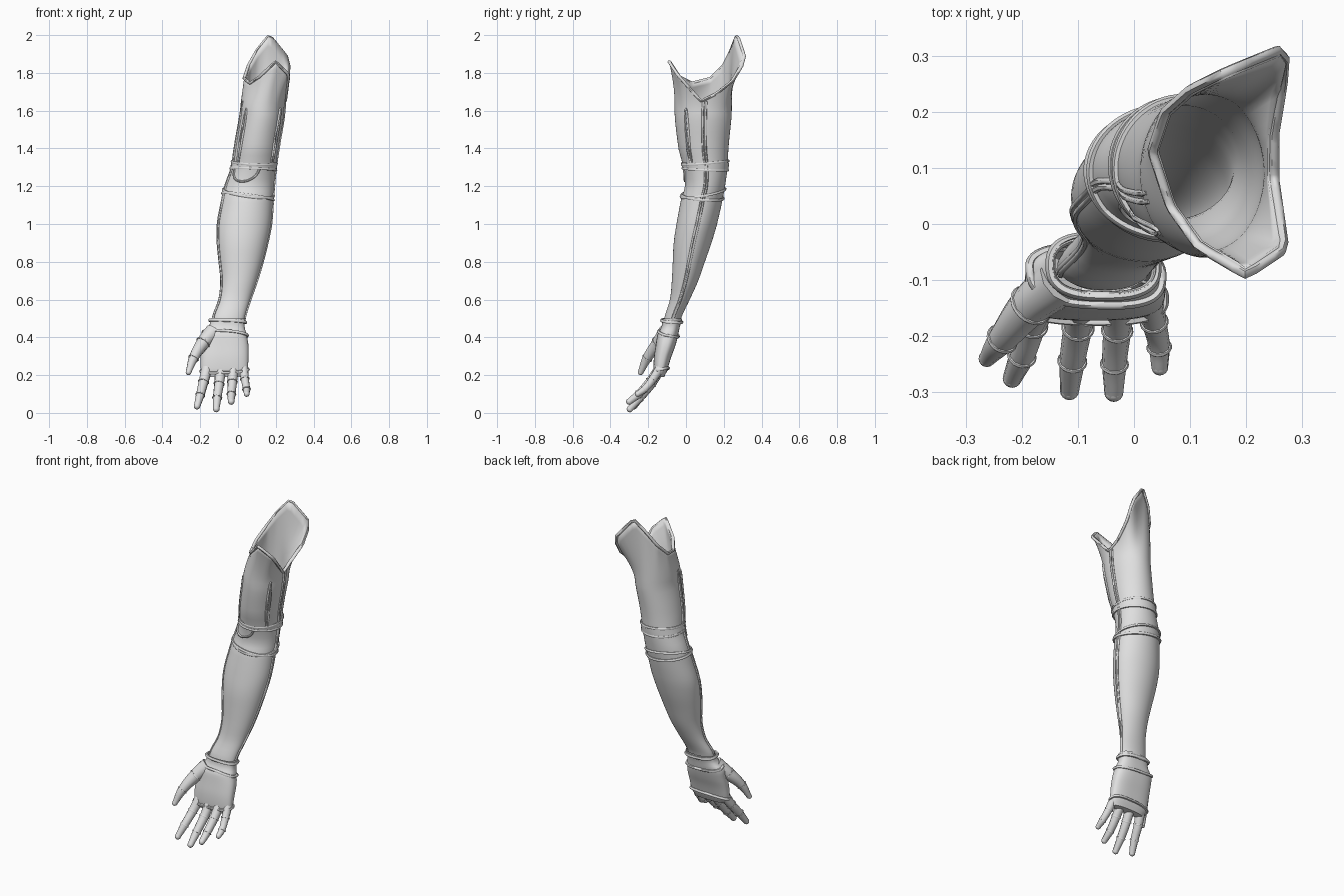
import bpy
from math import sin, cos, pi, radians, atan2
from mathutils import Vector

cube = bpy.data.objects.get("Cube")
if cube:
    bpy.data.objects.remove(cube)

grey = bpy.data.materials.new("light grey")
grey.use_nodes = True
grey.diffuse_color = (0.75, 0.75, 0.75, 1)
grey.node_tree.nodes["Principled BSDF"].inputs["Base Color"].default_value = grey.diffuse_color

# Cross-sections: height, then x range and y range
ARM = [(0.46, -.13, .03, -.12, -.035), (0.5, -.135, .035, -.115, -.025),
       (0.6, -.1, .065, -.085, .02), (0.7, -.09, .1, -.075, .065),
       (0.8, -.1, .13, -.07, .1), (0.9, -.11, .155, -.065, .135),
       (1.0, -.11, .175, -.05, .165), (1.14, -.085, .185, -.025, .195),
       (1.2, -.07, .19, -.005, .207), (1.3, -.035, .2, -.015, .22),
       (1.4, -.02, .215, -.04, .225), (1.58, .01, .243, -.06, .242),
       (1.7, .03, .25, -.058, .25)]
HAND = [(0.19, -.17, .03, -.165, -.115), (0.22, -.195, .05, -.172, -.1),
        (0.29, -.198, .055, -.17, -.08), (0.36, -.195, .055, -.16, -.055),
        (0.42, -.19, .045, -.15, -.04), (0.455, -.155, .035, -.13, -.033),
        (0.5, -.145, .04, -.125, -.02)]
# Corner points of the flared shoulder rim
RIM = [(.25, .08, 1.65), (.25, .16, 1.69), (.265, .25, 1.76), (.27, .315, 1.87),
       (.165, .272, 2.0), (.1, .24, 1.92), (.055, .2, 1.84), (.032, .13, 1.77),
       (.065, .03, 1.745), (.115, -.04, 1.78), (.2, -.09, 1.86), (.268, -.045, 1.79)]
N = 64


def section(table, z):
    """Smoothly interpolated x and y range at a height."""
    k = 0
    while k < len(table) - 2 and z > table[k + 1][0]:
        k += 1
    rows = [table[max(0, min(len(table) - 1, k + d))] for d in (-1, 0, 1, 2)]
    t = (z - rows[1][0]) / (rows[2][0] - rows[1][0])
    out = []
    for c in range(1, 5):
        a, b, d, e = [r[c] for r in rows]
        out.append(b + t * (d - a + t * (2*a - 5*b + 4*d - e + t * (3*(b - d) + e - a))) / 2)
    return out


def surf(table, ang, z, off=0.0):
    """Point on the limb surface at an angle and height."""
    x0, x1, y0, y1 = section(table, z)
    p = 0.75 if table is HAND else 1.0
    c, s = cos(ang), sin(ang)
    c = abs(c) ** p * (1 if c > 0 else -1)
    s = abs(s) ** p * (1 if s > 0 else -1)
    return Vector(((x0 + x1) / 2 + ((x1 - x0) / 2 + off) * c,
                   (y0 + y1) / 2 + ((y1 - y0) / 2 + off) * s, z))


def rim(ang):
    """Point on the shoulder rim at an angle."""
    mid = Vector((.14, .1))
    pts = sorted((atan2(y - mid.y, x - mid.x) % (2 * pi), Vector((x, y, z))) for x, y, z in RIM)
    pts = [(pts[-1][0] - 2 * pi, pts[-1][1])] + pts + [(pts[0][0] + 2 * pi, pts[0][1])]
    ang %= 2 * pi
    for (a, p), (b, q) in zip(pts, pts[1:]):
        if a <= ang <= b:
            return p.lerp(q, (ang - a) / (b - a))


def finish(ob, name, angle=40):
    ob.name = name
    ob.data.name = name
    ob.data.materials.clear()
    ob.data.materials.append(grey)
    bpy.ops.object.select_all(action='DESELECT')
    ob.select_set(True)
    bpy.context.view_layer.objects.active = ob
    bpy.ops.object.shade_smooth_by_angle(angle=radians(angle))
    return ob


def loft(name, rings, cap=False, thick=0.0):
    n = len(rings[0])
    faces = [(i*n + j, i*n + (j+1) % n, (i+1)*n + (j+1) % n, (i+1)*n + j)
             for i in range(len(rings) - 1) for j in range(n)]
    if cap:
        faces.append(tuple(reversed(range(n))))
    me = bpy.data.meshes.new(name)
    me.from_pydata([p for r in rings for p in r], [], faces)
    ob = bpy.data.objects.new(name, me)
    bpy.context.collection.objects.link(ob)
    if thick:
        mod = ob.modifiers.new("thickness", 'SOLIDIFY')
        mod.thickness, mod.offset = thick, -1
    return finish(ob, name)


def tube(name, pts, r, closed=False, radii=None, smooth=False):
    cu = bpy.data.curves.new(name, 'CURVE')
    cu.dimensions = '3D'
    cu.bevel_depth, cu.bevel_resolution, cu.use_fill_caps = r, 3 if smooth else 1, True
    sp = cu.splines.new('BEZIER' if smooth else 'POLY')
    dots = sp.bezier_points if smooth else sp.points
    dots.add(len(pts) - 1)
    for i, p in enumerate(pts):
        dots[i].co = p if smooth else (*p, 1)
        dots[i].radius = radii[i] if radii else 1
        if smooth:
            dots[i].handle_left_type = dots[i].handle_right_type = 'AUTO'
    sp.use_cyclic_u = closed
    ob = bpy.data.objects.new(name, cu)
    bpy.context.collection.objects.link(ob)
    bpy.ops.object.select_all(action='DESELECT')
    ob.select_set(True)
    bpy.context.view_layer.objects.active = ob
    bpy.ops.object.convert(target='MESH')
    return finish(bpy.context.view_layer.objects.active, name, 60)


angles = [2 * pi * j / N for j in range(N)]

# Hollow arm shell flaring into the shoulder rim
rings = [[surf(ARM, a, 0.46 + 1.12 * i / 36) for a in angles] for i in range(37)]
for i in range(1, 9):
    t = i / 8
    ring = []
    for a in angles:
        low, top = surf(ARM, a, 1.58), rim(a)
        p = low.lerp(top, t ** 1.7)
        p.z = low.z + (top.z - low.z) * t
        ring.append(p)
    rings.append(ring)
loft("arm_shell", rings, thick=0.012)
tube("shoulder_rim", [rim(a) for a in angles], 0.009, True)

# Hand shell
loft("hand_shell", [[surf(HAND, a, 0.19 + 0.31 * i / 20) for a in angles] for i in range(21)], cap=True)

# Raised hoops: name, surface, height, sideways tilt, backward tilt, radius
for name, table, z, tx, ty, r in [
        ("upper_elbow_hoop", ARM, 1.325, -.005, .01, .007),
        ("lower_elbow_hoop", ARM, 1.29, -.005, -.005, .007),
        ("upper_forearm_hoop", ARM, 1.165, -.018, .02, .007),
        ("lower_forearm_hoop", ARM, 1.145, -.018, -.01, .008),
        ("wrist_hoop", HAND, .485, -.006, -.005, .009),
        ("palm_hoop", HAND, .42, -.01, -.015, .008),
        ("knuckle_hoop", HAND, .225, .005, .012, .008)]:
    tube(name, [surf(table, a, z + tx * cos(a) + ty * sin(a), .003) for a in angles], r, True)

# Elbow sleeve between its two hoops
loft("elbow_sleeve", [[surf(ARM, a, z, .006) for a in angles] for z in (1.288, 1.307, 1.326)])

# Twin seam ribs running down both sides
for side, deg in (("left", 2), ("right", 197)):
    for k, shift in (("front", -3), ("back", 3)):
        a = radians(deg + shift)
        tube(f"{side}_{k}_seam", [surf(ARM, a, .48 + 1.17 * i / 40, .001) for i in range(41)], .006)

# Long closed slots on the upper arm
for name, deg in (("left_slot", -37), ("right_slot", 222)):
    loop = [surf(ARM, radians(deg) + .07 * cos(t), 1.46 + .15 * sin(t), .001)
            for t in [2 * pi * i / 28 for i in range(28)]]
    tube(name, loop, .006, True)

# Curved tab inside the elbow
tube("elbow_tab", [surf(ARM, radians(250) + .62 * cos(t), 1.295 - .07 * sin(t), .002)
                   for t in [pi * i / 18 for i in range(19)]], .006)

# Fingers with rounded tips and joint rings
FINGERS = {
    "thumb": ([(-.13, -.1, .43), (-.185, -.145, .37), (-.235, -.205, .29), (-.262, -.24, .215)],
              (.046, .037, .026, .015)),
    "index_finger": ([(-.16, -.13, .25), (-.182, -.18, .165), (-.2, -.235, .095), (-.217, -.275, .035)],
                     (.03, .026, .023, .017)),
    "middle_finger": ([(-.09, -.13, .25), (-.1, -.185, .155), (-.11, -.245, .08), (-.115, -.297, .02)],
                      (.03, .026, .023, .017)),
    "ring_finger": ([(-.025, -.13, .25), (-.03, -.19, .165), (-.035, -.25, .1), (-.036, -.3, .06)],
                    (.03, .025, .022, .017)),
    "little_finger": ([(.028, -.13, .25), (.036, -.175, .18), (.045, -.22, .125), (.046, -.255, .1)],
                      (.025, .022, .019, .015))}
for name, (path, radii) in FINGERS.items():
    tube(name, path, 1, radii=radii, smooth=True)
    bpy.ops.mesh.primitive_uv_sphere_add(segments=16, ring_count=10, radius=radii[-1], location=path[-1])
    finish(bpy.context.object, name + "_tip")
    for k in (1, 2):
        way = Vector(path[k + 1]) - Vector(path[k - 1])
        bpy.ops.mesh.primitive_torus_add(major_radius=radii[k], minor_radius=.004, location=path[k],
                                         major_segments=20, minor_segments=6,
                                         rotation=way.to_track_quat('Z', 'Y').to_euler())
        finish(bpy.context.object, f"{name}_joint_{k}", 60)
